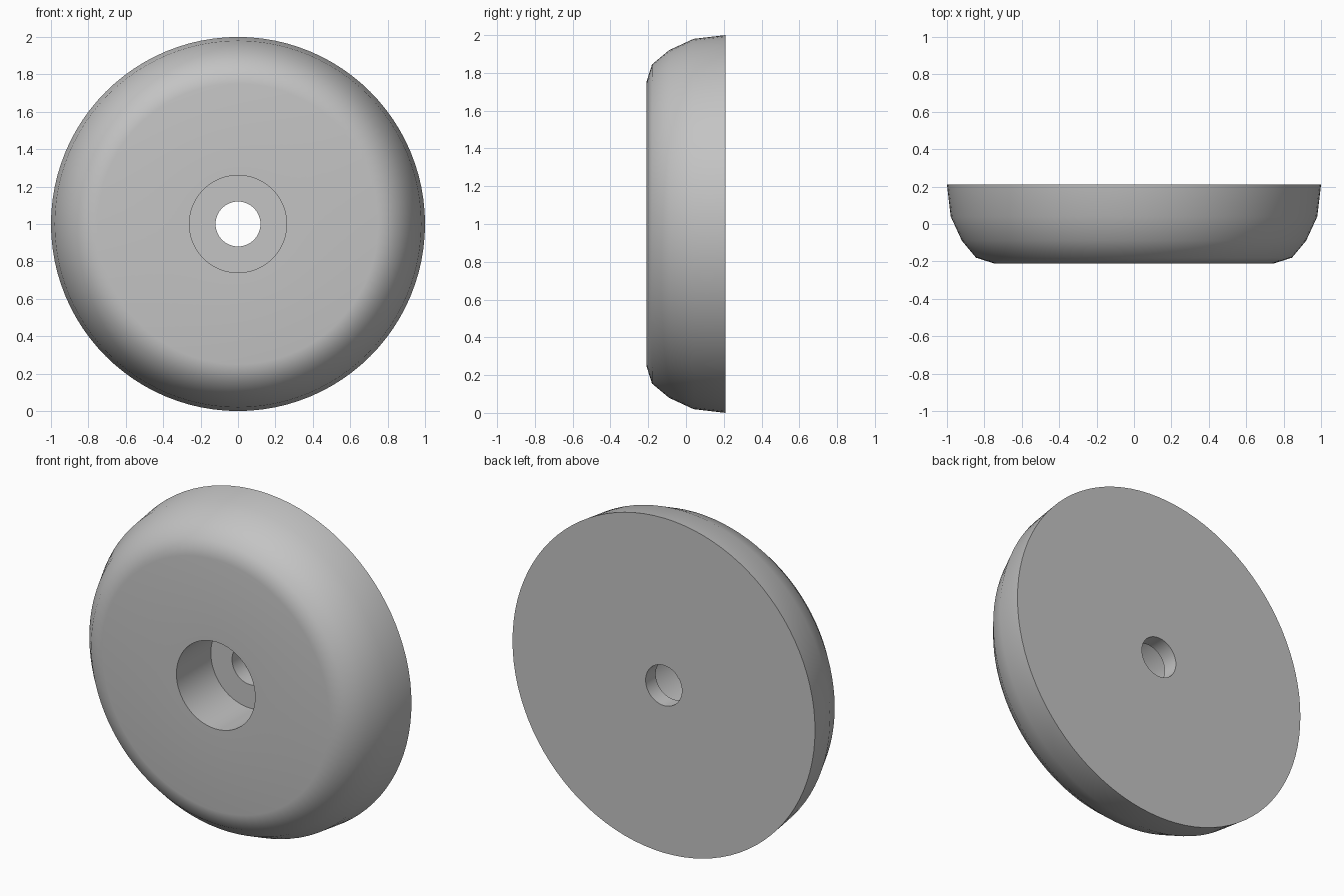
import bpy
import bmesh
import math

cube = bpy.data.objects.get("Cube")
if cube:
    bpy.data.objects.remove(cube, do_unlink=True)

# Plain grey material
grey = bpy.data.materials.new("light_grey")
grey.use_nodes = True
colour = (0.55, 0.55, 0.55, 1.0)
grey.diffuse_color = colour
grey.node_tree.nodes["Principled BSDF"].inputs["Base Color"].default_value = colour

# Closed cross-section (radius, depth): back, rounded rim, front, counterbore, through hole
PROFILE = [
    (0.12, 0.21), (1.0, 0.21), (0.98, 0.04), (0.92, -0.09), (0.845, -0.18),
    (0.75, -0.21), (0.26, -0.21), (0.26, 0.115), (0.12, 0.115),
]
SEGMENTS = 96


def lathe(name, profile, material):
    """Spin a closed profile round the front-to-back axis through z = 1."""
    bm = bmesh.new()
    rings = []
    for i in range(SEGMENTS):
        a = math.tau * i / SEGMENTS
        rings.append([bm.verts.new((r * math.cos(a), y, 1 + r * math.sin(a)))
                      for r, y in profile])
    n = len(profile)
    for i in range(SEGMENTS):
        here, there = rings[i], rings[(i + 1) % SEGMENTS]
        for j in range(n):
            k = (j + 1) % n
            bm.faces.new((here[j], here[k], there[k], there[j]))
    bmesh.ops.recalc_face_normals(bm, faces=bm.faces)
    mesh = bpy.data.meshes.new(name)
    bm.to_mesh(mesh)
    bm.free()
    mesh.materials.append(material)
    obj = bpy.data.objects.new(name, mesh)
    bpy.context.collection.objects.link(obj)
    return obj


# Round bumper disc with a stepped screw hole
disc = lathe("bumper_disc", PROFILE, grey)
bpy.ops.object.select_all(action='DESELECT')
disc.select_set(True)
bpy.context.view_layer.objects.active = disc
bpy.ops.object.shade_smooth_by_angle(angle=math.radians(40))

# Keep the flat front evenly shaded up to the rounded rim
weighted = disc.modifiers.new("weighted_normals", 'WEIGHTED_NORMAL')
weighted.keep_sharp = True
